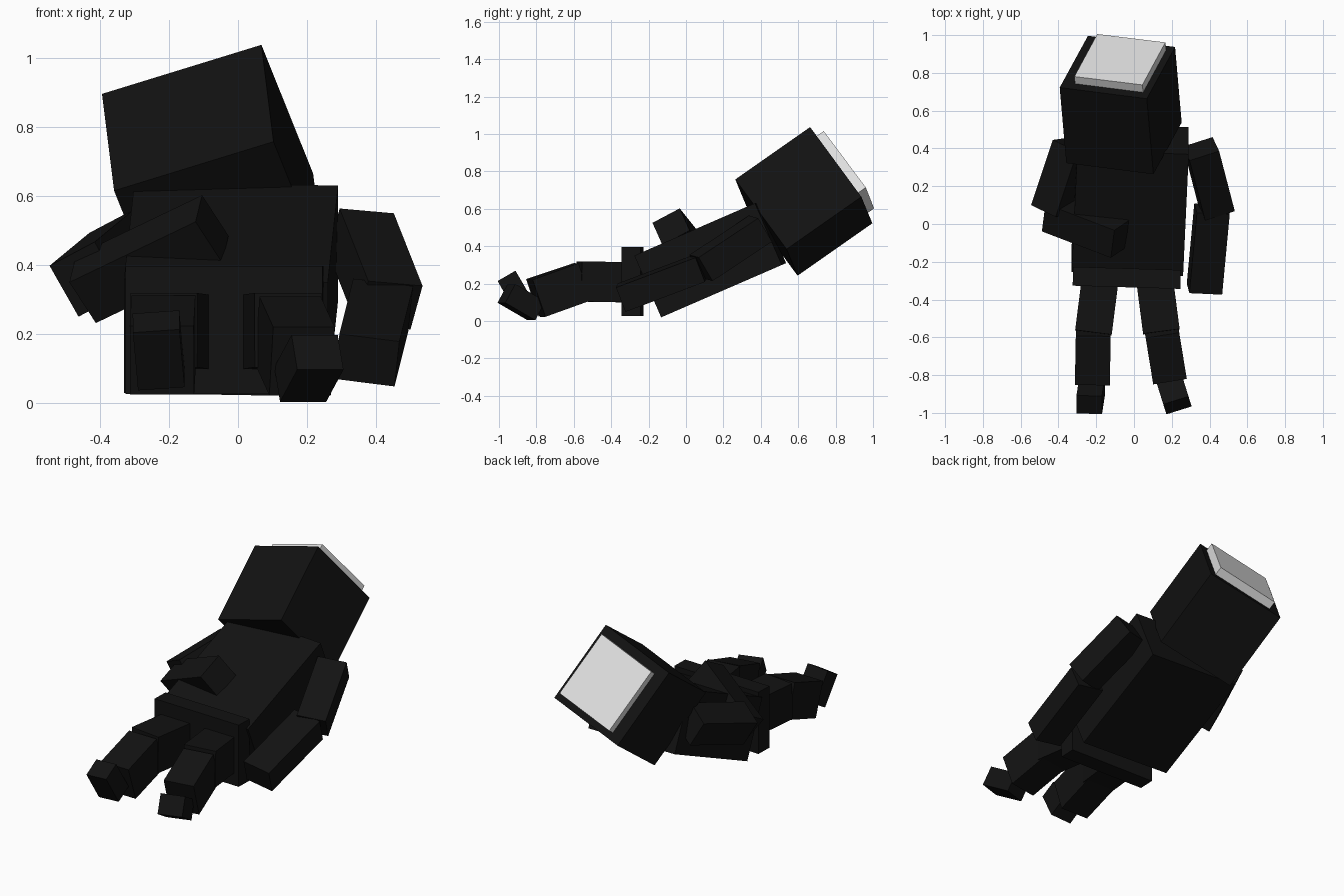
import bpy
from mathutils import Vector, Matrix

old = bpy.data.objects.get("Cube")
if old:
    bpy.data.objects.remove(old, do_unlink=True)


def material(name, value):
    mat = bpy.data.materials.new(name)
    mat.use_nodes = True
    color = (value, value, value, 1)
    mat.diffuse_color = color
    mat.node_tree.nodes["Principled BSDF"].inputs["Base Color"].default_value = color
    return mat


black = material("near black", 0.006)
white = material("pale grey", 0.75)


def block(name, start, end, front, width, depth, mat=black):
    """Box running from start to end, its depth axis turned towards front."""
    start, end = Vector(start), Vector(end)
    along = end - start
    axis = along.normalized()
    side = axis.cross(Vector(front)).normalized()
    face = side.cross(axis)
    frame = Matrix((side, face, axis)).transposed().to_4x4()
    bpy.ops.mesh.primitive_cube_add(size=1)
    obj = bpy.context.object
    obj.name = name
    obj.data.name = name
    obj.matrix_world = (Matrix.Translation((start + end) / 2) @ frame
                        @ Matrix.Diagonal((width, depth, along.length, 1)))
    obj.data.materials.append(mat)
    return obj


# Head, tipped back and to one side, with a pale plate on the crown
block("head", (-0.053, 0.43, 0.50), (-0.088, 0.83, 0.78), (-0.15, -0.27, 0.375), 0.486, 0.486)
block("crown_plate", (-0.071, 0.83, 0.78), (-0.075, 0.871, 0.809), (-0.15, -0.27, 0.375),
      0.38, 0.395, white)

# Trunk
block("torso", (-0.035, -0.193, 0.19), (-0.005, 0.452, 0.47), (0, -0.4, 0.92), 0.59, 0.36)
block("hips", (-0.037, -0.235, 0.212), (-0.04, -0.335, 0.212), (0, 0, 1), 0.57, 0.37)

# Left arm, lying beside the trunk
block("left_upper_arm", (0.355, 0.398, 0.494), (0.438, 0.08, 0.284), (0.035, -0.075, 0.125), 0.165, 0.15)
block("left_forearm", (0.413, 0.08, 0.285), (0.373, -0.345, 0.125), (0.1, -0.3, 0.9), 0.175, 0.14)

# Right arm, folded over the belly
block("right_upper_arm", (-0.323, 0.42, 0.454), (-0.438, 0.075, 0.359), (-0.085, -0.012, 0.15), 0.16, 0.17)
block("right_forearm", (-0.44, 0.06, 0.33), (-0.075, -0.08, 0.505), (-0.45, -0.35, 0.77), 0.166, 0.15)

# Legs, bent slightly at the knees
up = (0, 0, 1)
block("right_thigh", (-0.18, -0.30, 0.207), (-0.215, -0.575, 0.212), up, 0.195, 0.215)
block("right_shin", (-0.215, -0.56, 0.212), (-0.22, -0.82, 0.125), up, 0.185, 0.21)
block("left_thigh", (0.11, -0.30, 0.207), (0.145, -0.57, 0.212), up, 0.195, 0.215)
block("left_shin", (0.145, -0.555, 0.21), (0.185, -0.80, 0.122), up, 0.18, 0.21)

# Feet, the right one flexed upwards
block("right_foot", (-0.222, -0.86, 0.07), (-0.237, -0.957, 0.237), (0, -1, -0.5), 0.135, 0.11)
block("left_foot", (0.18, -0.80, 0.055), (0.23, -0.96, 0.148), up, 0.14, 0.115)
